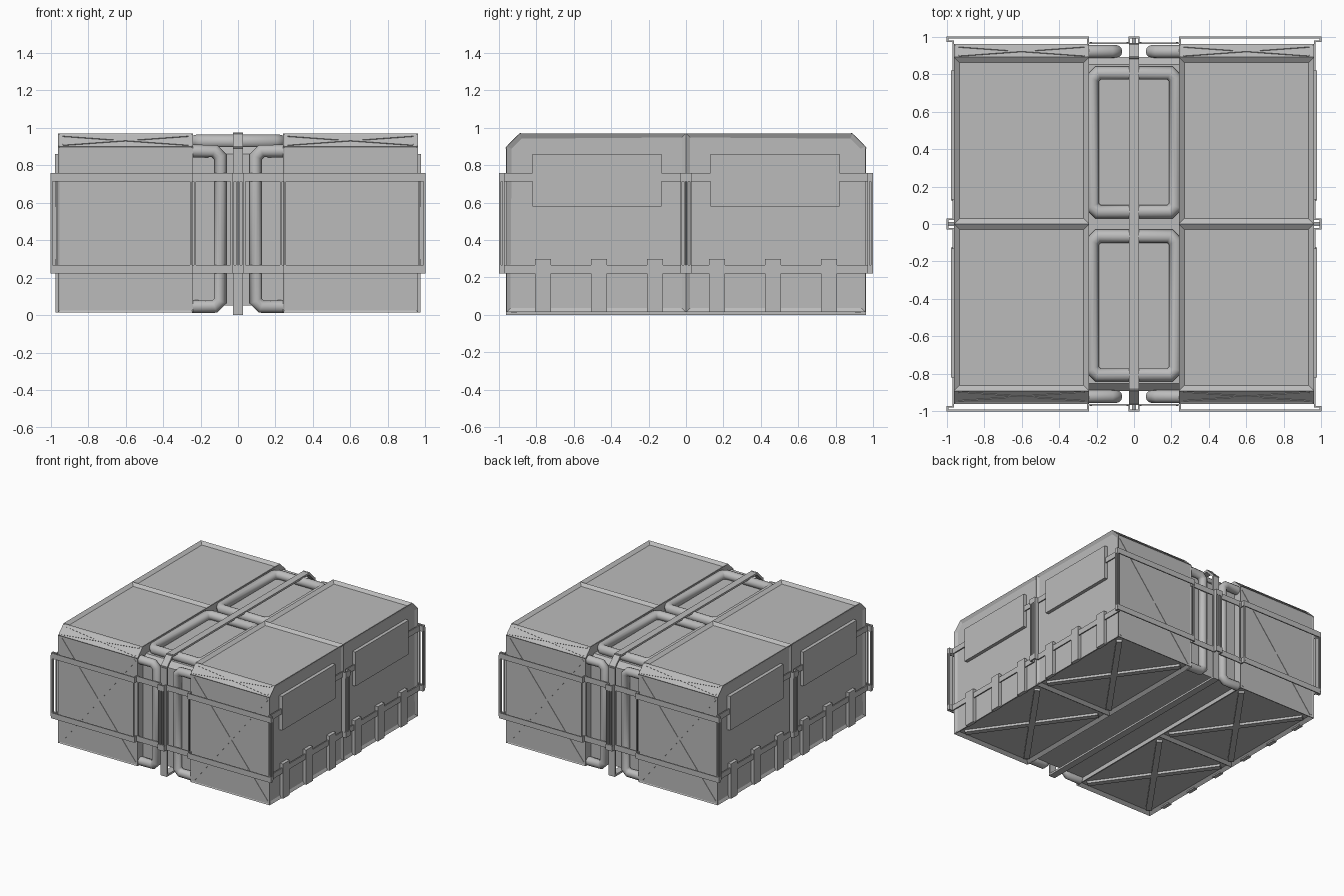
import bpy, bmesh
from math import radians
from mathutils import Matrix, Vector as V

cube = bpy.data.objects.get("Cube")
if cube:
    bpy.data.objects.remove(cube)

grey = bpy.data.materials.new("plain grey")
grey.use_nodes = True
colour = (0.5, 0.5, 0.5, 1)
grey.diffuse_color = colour
grey.node_tree.nodes["Principled BSDF"].inputs["Base Color"].default_value = colour

X, Y, Z = V((1, 0, 0)), V((0, 1, 0)), V((0, 0, 1))


def finish(name, bm, mirror=(True, True)):
    """Turn a bmesh into a named object, mirrored about x and/or y."""
    bmesh.ops.recalc_face_normals(bm, faces=bm.faces)
    mesh = bpy.data.meshes.new(name)
    bm.to_mesh(mesh)
    bm.free()
    mesh.materials.append(grey)
    ob = bpy.data.objects.new(name, mesh)
    bpy.context.collection.objects.link(ob)
    if any(mirror):
        mod = ob.modifiers.new("mirror", 'MIRROR')
        mod.use_axis = (*mirror, False)
        mod.use_mirror_merge = False
    return ob


def bar(bm, p, q, across, width, thick, extra=0.0):
    """Box from p to q, with its width along the across direction."""
    p, q = V(p), V(q)
    d = (q - p).normalized()
    n = d.cross(across).normalized()
    w = n.cross(d)
    m = Matrix((d * ((q - p).length + extra), w * width, n * thick)).transposed().to_4x4()
    m.translation = (p + q) / 2
    bmesh.ops.create_cube(bm, size=1, matrix=m)


def box(bm, lo, hi):
    mid = [(a + b) / 2 for a, b in zip(lo, hi)]
    size = [b - a for a, b in zip(lo, hi)]
    bmesh.ops.create_cube(bm, size=1, matrix=Matrix.Translation(mid) @ Matrix.Diagonal((*size, 1)))


def strip(bm, pts, across, width, thick):
    for p, q in zip(pts, pts[1:]):
        bar(bm, p, q, across, width, thick, thick)


def prism(x0, x1, profile):
    """Extrude a y-z profile from x0 to x1."""
    bm = bmesh.new()
    face = bm.faces.new([bm.verts.new((x0, y, z)) for y, z in profile])
    ext = bmesh.ops.extrude_face_region(bm, geom=[face])["geom"]
    verts = [g for g in ext if isinstance(g, bmesh.types.BMVert)]
    bmesh.ops.translate(bm, verts=verts, vec=(x1 - x0, 0, 0))
    bmesh.ops.recalc_face_normals(bm, faces=bm.faces)
    return bm


def chamfered(y, low, high, cut):
    return [(-y, low), (y, low), (y, high - cut), (y - cut, high),
            (cut - y, high), (-y, high - cut)]


# Crates with recessed panels, split into two bays
bm = prism(0.24, 0.96, chamfered(0.96, 0.015, 0.97, 0.07))
bmesh.ops.bisect_plane(bm, geom=bm.verts[:] + bm.edges[:] + bm.faces[:],
                       plane_co=(0, 0, 0), plane_no=Y)
bm.normal_update()
rules = [(lambda n: abs(n.z) > 0.9, 0.04, -0.02),
         (lambda n: n.x > 0.9, 0.03, -0.012),
         (lambda n: abs(n.y) > 0.5, 0.012, -0.004)]
groups = [[f for f in bm.faces if rule(f.normal)] for rule, _, _ in rules]
for faces, (_, rim, depth) in zip(groups, rules):
    bmesh.ops.inset_individual(bm, faces=faces, thickness=rim, depth=depth)
finish("crate", bm, (True, False))


# Cross braces on the base, ends and sloped edges
def cross(bm, centre, u, v, across, width, thick):
    c = V(centre)
    for s in (1, -1):
        bar(bm, c - u - v * s, c + u + v * s, across, width, thick)


bm = bmesh.new()
cross(bm, (0.6, 0.48, 0.026), X * 0.3, Y * 0.42, X, 0.045, 0.02)
finish("base_cross_brace", bm)
bm = bmesh.new()
cross(bm, (0.6, 0.9565, 0.457), X * 0.335, Z * 0.42, Z, 0.02, 0.005)
finish("end_cross_brace", bm)
bm = bmesh.new()
slope = V((0, -1, 1)).normalized()
cross(bm, (0.6, 0.9235, 0.9335), X * 0.335, slope * 0.034, slope, 0.012, 0.005)
finish("sloped_cross_brace", bm)

# Middle block between the crates
finish("middle_block", prism(-0.24, 0.24, chamfered(0.89, 0.05, 0.9, 0.04)), (False, False))

# Strap wrapped lengthwise around the middle
bm = bmesh.new()
loop = [(0, y, z) for y, z in chamfered(0.955, 0.008, 0.962, 0.07)]
strip(bm, loop + loop[:1], X, 0.056, 0.016)
finish("centre_strap", bm, (False, False))


# Round padding tubes
def tube(name, pts, radius, closed, mirror):
    curve = bpy.data.curves.new(name, 'CURVE')
    curve.dimensions = '3D'
    curve.bevel_depth, curve.bevel_resolution = radius, 4
    curve.use_fill_caps = True
    spline = curve.splines.new('POLY')
    spline.points.add(len(pts) - 1)
    for point, co in zip(spline.points, pts):
        point.co = (*co, 1)
    spline.use_cyclic_u = closed
    temp = bpy.data.objects.new(name + "_path", curve)
    bpy.context.collection.objects.link(temp)
    bpy.context.view_layer.update()
    mesh = bpy.data.meshes.new_from_object(temp.evaluated_get(bpy.context.evaluated_depsgraph_get()))
    bm = bmesh.new()
    bm.from_mesh(mesh)
    bpy.data.meshes.remove(mesh)
    bpy.data.objects.remove(temp)
    ob = finish(name, bm, mirror)
    bpy.ops.object.select_all(action='DESELECT')
    bpy.context.view_layer.objects.active = ob
    ob.select_set(True)
    bpy.ops.object.shade_smooth_by_angle(angle=radians(50))


c = 0.03
tube("top_tube_frame", [(sx * (0.222 - a), 0.435 + sy * (0.37 - b), 0.925)
     for sx, sy, a, b in ((1, 1, 0, c), (1, 1, c, 0), (-1, 1, c, 0), (-1, 1, 0, c),
                          (-1, -1, 0, c), (-1, -1, c, 0), (1, -1, c, 0), (1, -1, 0, c))],
     0.038, True, (False, True))
tube("end_tube", [(0.245, 0.92, 0.875), (0.125, 0.92, 0.875), (0.095, 0.92, 0.845),
                  (0.095, 0.92, 0.075), (0.125, 0.92, 0.045), (0.245, 0.92, 0.045)],
     0.035, False, (True, True))

# Belts around the whole load, with corner ears and centre channels
path = [(0.995, 0), (0.995, 0.025), (0.965, 0.025), (0.965, 0.975), (0.995, 0.975),
        (0.995, 0.995), (0.245, 0.995), (0.245, 0.965), (0.025, 0.965),
        (0.025, 0.995), (0, 0.995)]
bm = bmesh.new()
for height in (0.245, 0.735):
    strip(bm, [(x, y, height) for x, y in path], Z, 0.045, 0.009)
finish("belt", bm)

# Upright rods joining the belts
bm = bmesh.new()
for x, y in path[3:6] + [(0.25, 0.995), (0.23, 0.965), (0.035, 0.965)]:
    bar(bm, (x, y, 0.24), (x, y, 0.74), X, 0.01, 0.01)
finish("belt_upright", bm)

# Upright channels at the middle of every side
bm = bmesh.new()
for a in (0.008, 0.025):
    box(bm, (0.96, a - 0.004, 0.245), (0.998, a + 0.004, 0.735))
    box(bm, (a - 0.004, 0.96, 0.245), (a + 0.004, 0.998, 0.735))
finish("centre_channel", bm)

# Side plates
bm = bmesh.new()
box(bm, (0.945, 0.13, 0.58), (0.976, 0.82, 0.86))
finish("side_plate", bm)

# Clips along the lower side edge
bm = bmesh.new()
for y in (0.165, 0.465, 0.765):
    box(bm, (0.945, y - 0.043, 0.015), (0.975, y + 0.043, 0.3))
finish("side_clip", bm)
